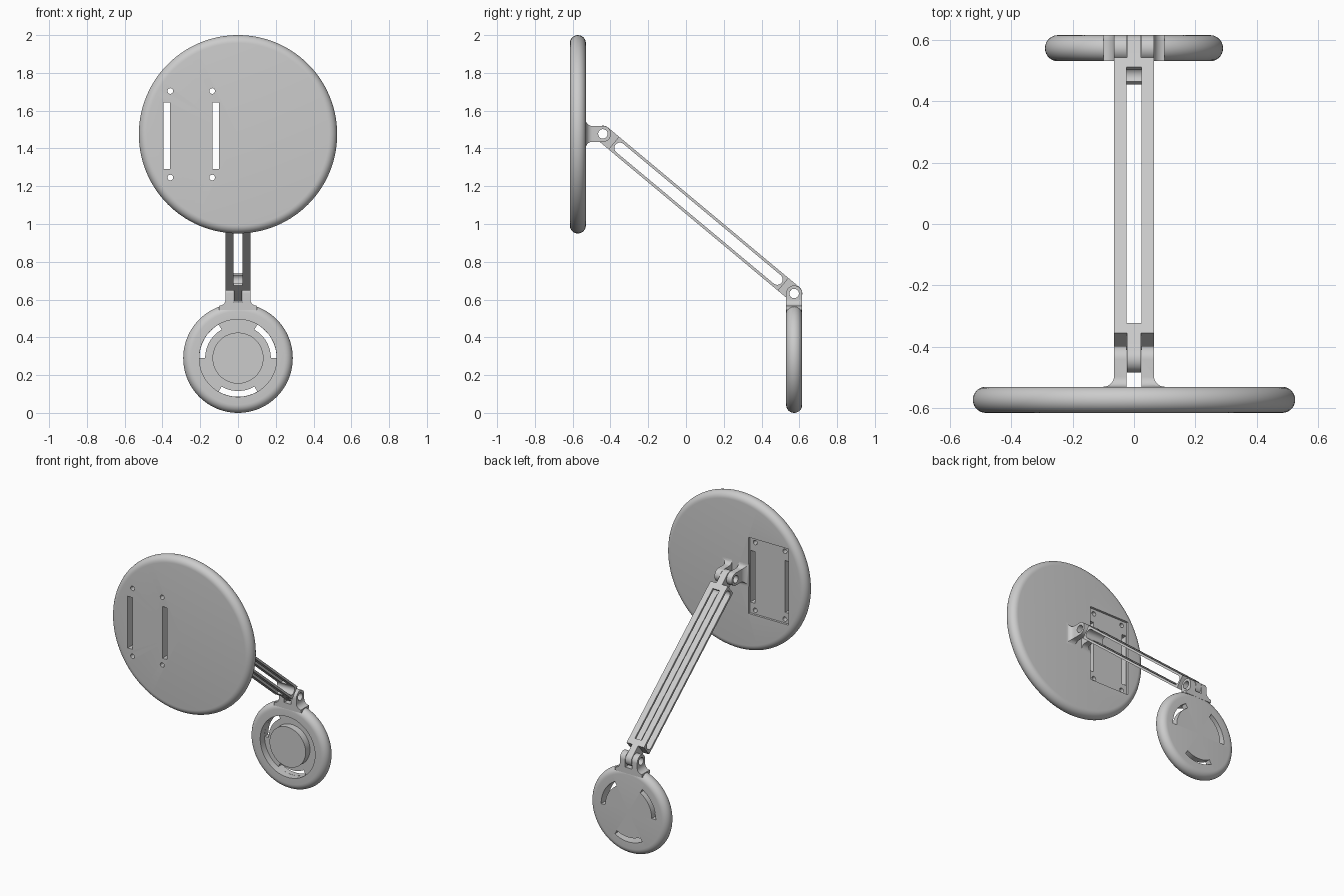
import bpy, bmesh
from math import pi, sin, cos, atan2, hypot, radians
from mathutils import Matrix, Vector

if "Cube" in bpy.data.objects:
    bpy.data.objects.remove(bpy.data.objects["Cube"])

grey = bpy.data.materials.new("light_grey")
grey.use_nodes = True
grey.diffuse_color = (0.6, 0.6, 0.6, 1)
grey.node_tree.nodes["Principled BSDF"].inputs["Base Color"].default_value = (0.6, 0.6, 0.6, 1)

# Shared sizes
THICK = 0.085                          # disc thickness
R = THICK / 2                          # knuckle radius
WIDE = 0.065                           # half width of the joints and arm
TONGUE = 0.022                         # half width of the arm's end tongues
PIN = 0.025                            # pivot hole radius
TOP_PIVOT = Vector((0, -0.44, 1.477))
LOW_PIVOT = Vector((0, 0.5725, 0.632))


def finish(name, bm):
    bmesh.ops.recalc_face_normals(bm, faces=bm.faces)
    mesh = bpy.data.meshes.new(name)
    bm.to_mesh(mesh)
    bm.free()
    obj = bpy.data.objects.new(name, mesh)
    bpy.context.collection.objects.link(obj)
    mesh.materials.append(grey)
    return obj


def prism(name, outline, axis, lo, hi):
    """Extrude an outline: (y, z) points along x, or (x, z) points along y."""
    bm = bmesh.new()
    place = (lambda a, b: (lo, a, b)) if axis == "x" else (lambda a, b: (a, lo, b))
    face = bm.faces.new([bm.verts.new(place(a, b)) for a, b in outline])
    new = bmesh.ops.extrude_face_region(bm, geom=[face])["geom"]
    step = (hi - lo, 0, 0) if axis == "x" else (0, hi - lo, 0)
    bmesh.ops.translate(bm, vec=step, verts=[v for v in new if isinstance(v, bmesh.types.BMVert)])
    return finish(name, bm)


def box(x0, x1, y0, y1, z0, z1):
    return prism("cutter", [(y0, z0), (y1, z0), (y1, z1), (y0, z1)], "x", x0, x1)


def arc(r, a0, a1, n, cx=0, cz=0):
    angles = [radians(a0 + (a1 - a0) * i / n) for i in range(n + 1)]
    return [(cx + r * cos(a), cz + r * sin(a)) for a in angles]


def circle(r, cx=0, cz=0, n=32):
    return arc(r, 0, 360, n, cx, cz)[:-1]


def stadium(r, z0, z1):
    return arc(r, 0, 180, 16, 0, z1) + arc(r, 180, 360, 16, 0, z0)


def combine(obj, *tools, operation="DIFFERENCE"):
    """Apply booleans and discard the tools."""
    for tool in tools:
        mod = obj.modifiers.new("cut", "BOOLEAN")
        mod.operation, mod.solver, mod.object = operation, "EXACT", tool
    graph = bpy.context.evaluated_depsgraph_get()
    mesh = bpy.data.meshes.new_from_object(obj.evaluated_get(graph))
    obj.modifiers.clear()
    obj.data = mesh
    for tool in tools:
        bpy.data.objects.remove(tool)


def lathe(name, profile, centre):
    """Spin (radius, y) points about the y axis."""
    bm = bmesh.new()
    verts = [bm.verts.new((r, y, 0)) for r, y in profile]
    edges = [bm.edges.new(pair) for pair in zip(verts, verts[1:])]
    bmesh.ops.spin(bm, geom=verts + edges, cent=(0, 0, 0), axis=(0, 1, 0), angle=2 * pi, steps=112)
    bmesh.ops.remove_doubles(bm, verts=bm.verts, dist=1e-5)
    bmesh.ops.translate(bm, vec=centre, verts=bm.verts)
    return finish(name, bm)


def rim(radius):
    return arc(R, -90, 90, 14, radius - R, 0)


def flared(half, top, base, flare, root):
    """Half outline of a lug widening toward its base."""
    side = top + arc(flare, 180, 270, 8, half + flare, flare - base) if flare else list(top)
    return side + [(half + flare, -base - root)]


def mirrored(side):
    return side + [(-a, b) for a, b in reversed(side) if a > 1e-6]


def knuckle(name, base, root, flare_x, flare_y, floor, matrix):
    """Forked lug with its pivot at the origin, pointing along +z."""
    obj = prism(name, mirrored(flared(WIDE, [(WIDE, 0.06)], base, flare_x, root)), "y", -0.2, 0.2)
    dome = arc(R, 90, 0, 12)
    combine(obj, prism("tool", mirrored(flared(R, dome, base, flare_y, root)), "x", -0.3, 0.3),
            operation="INTERSECT")
    combine(obj, box(-0.025, 0.025, -0.3, 0.3, -floor, 0.2),
            prism("hole", circle(PIN), "x", -0.3, 0.3))
    obj.data.transform(matrix)
    return obj


# Large disc with two slots, four screw holes and a shallow pocket in its back
big = lathe("large_disc", [(0, -R)] + rim(0.525) + [(0, R)], (0, -0.5725, 1.475))
POCKET_X, POCKET_Z = -0.2475, 1.475
cutters = [box(POCKET_X - 0.15, POCKET_X + 0.15, -0.545, -0.4, 1.22, 1.735)]
for s in (-1, 1):
    x = POCKET_X + s * 0.13
    cutters.append(box(x - 0.0175, x + 0.0175, -0.8, -0.4, 1.292, 1.642))
    for t in (-1, 1):
        cutters.append(prism("hole", circle(0.015, POCKET_X + s * 0.111, POCKET_Z + t * 0.229, 20),
                             "y", -0.8, -0.4))
combine(big, *cutters)

# Small disc with a ring recess around a flush centre and three curved slots
floor_y = 0.004
small = lathe("small_disc", [(0, -R), (0.135, -R), (0.135, floor_y), (0.205, floor_y), (0.205, -R)]
              + rim(0.29) + [(0, R)], (0, 0.5725, 0.29))
combine(small, *[prism("slot", arc(0.2045, a, a + 60, 16, 0, 0.29) + arc(0.174, a + 60, a, 16, 0, 0.29),
                       "y", 0.4, 0.8) for a in (0, 120, 240)])

# Forked joints on both discs
upper = knuckle("upper_joint", 0.09, 0.01, 0.035, 0.032, 0.09,
                Matrix.Translation(TOP_PIVOT) @ Matrix.Rotation(-pi / 2, 4, "X"))
lower = knuckle("lower_joint", 0.065, 0.022, 0.035, 0, 0.047, Matrix.Translation(LOW_PIVOT))

# Arm: long bar hollowed both ways into four rails, with a tongue at each end
span = TOP_PIVOT - LOW_PIVOT
L = hypot(span.y, span.z)
END, SLOT = 0.075, 0.117
arm = prism("arm", stadium(R + 0.001, 0, L), "x", -WIDE, WIDE)
cutters = [box(-0.025, 0.025, -0.2, 0.2, SLOT, L - SLOT),
           prism("side_slot", stadium(0.029, SLOT, L - SLOT), "x", -0.2, 0.2)]
for z in (0, L):
    cutters.append(prism("hole", circle(PIN, 0, z), "x", -0.2, 0.2))
    lo, hi = (-0.1, END) if z == 0 else (L - END, L + 0.1)
    for s in (-1, 1):
        x0, x1 = sorted((s * TONGUE, s * 0.2))
        cutters.append(box(x0, x1, -0.2, 0.2, lo, hi))
combine(arm, *cutters)
arm.data.transform(Matrix.Translation(LOW_PIVOT) @ Matrix.Rotation(atan2(-span.y, span.z), 4, "X"))

# Smooth round surfaces, keep hard edges
bpy.ops.object.select_all(action="DESELECT")
for obj in (big, small, upper, lower, arm):
    obj.select_set(True)
bpy.context.view_layer.objects.active = arm
bpy.ops.object.shade_smooth_by_angle(angle=radians(30))
